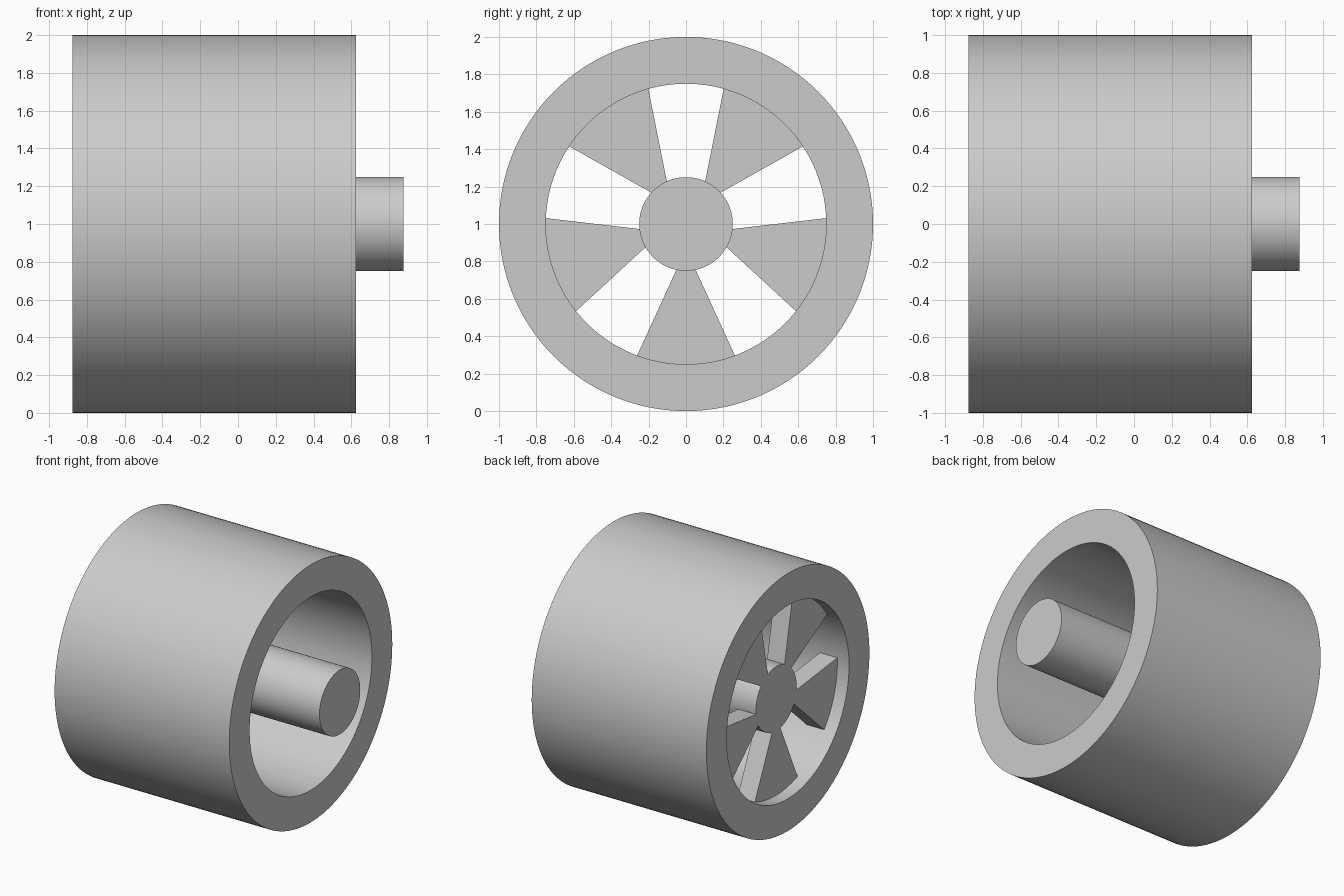
import bpy, bmesh, math
from mathutils import Matrix

if "Cube" in bpy.data.objects:
    bpy.data.objects.remove(bpy.data.objects["Cube"])

SEGS = 128
CENTER_Z = 1.0


def finish(name, bm, smooth=True):
    bmesh.ops.recalc_face_normals(bm, faces=bm.faces)
    mesh = bpy.data.meshes.new(name)
    bm.to_mesh(mesh)
    bm.free()
    ob = bpy.data.objects.new(name, mesh)
    ob.location.z = CENTER_Z
    bpy.context.collection.objects.link(ob)
    if smooth:
        bpy.ops.object.select_all(action='DESELECT')
        ob.select_set(True)
        bpy.context.view_layer.objects.active = ob
        bpy.ops.object.shade_smooth_by_angle(angle=math.radians(30))
    return ob


def lathe(name, profile, closed):
    """Spin an (x, radius) profile around the x axis."""
    bm = bmesh.new()
    vs = [bm.verts.new((x, 0, r)) for x, r in profile]
    edges = [bm.edges.new(p) for p in zip(vs, vs[1:])]
    if closed:
        edges.append(bm.edges.new((vs[-1], vs[0])))
    bmesh.ops.spin(bm, geom=vs + edges, cent=(0, 0, 0), axis=(1, 0, 0),
                   angle=math.tau, steps=SEGS, use_merge=True)
    bmesh.ops.remove_doubles(bm, verts=bm.verts, dist=1e-5)
    if not closed:
        bmesh.ops.holes_fill(bm, edges=bm.edges, sides=0)
    return finish(name, bm)


# Wide rim tube and the axle running through it
lathe("rim", [(-0.875, 1), (0.625, 1), (0.625, 0.75), (-0.875, 0.75)], True)
lathe("axle", [(-0.775, 0.25), (0.875, 0.25)], False)

# Five flared spokes, slightly sunk into axle and rim
for i in range(5):
    bm = bmesh.new()
    outline = [(-0.04, -0.22), (0.04, -0.22), (0.283, -0.75), (-0.283, -0.75)]
    face = bm.faces.new([bm.verts.new((-0.775, y, z)) for y, z in outline])
    ext = bmesh.ops.extrude_face_region(bm, geom=[face])["geom"]
    bmesh.ops.translate(bm, vec=(0.15, 0, 0),
                        verts=[g for g in ext if isinstance(g, bmesh.types.BMVert)])
    bmesh.ops.transform(bm, matrix=Matrix.Rotation(i * math.tau / 5, 4, 'X'),
                        verts=bm.verts)
    finish(f"spoke_{i + 1}", bm, smooth=False)
